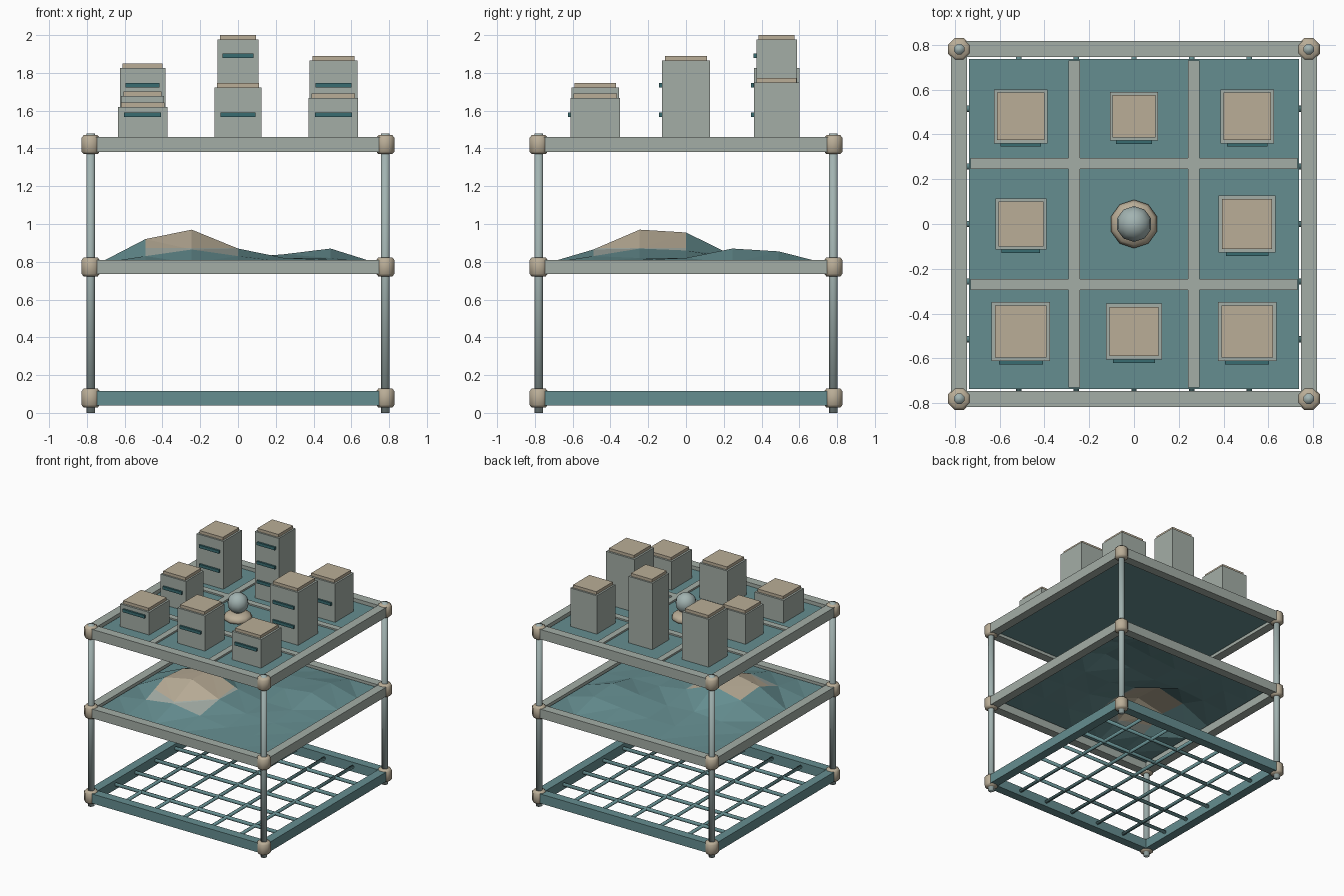
import bpy, bmesh, math
from mathutils import Vector

cube = bpy.data.objects.get("Cube")
if cube:
    bpy.data.objects.remove(cube, do_unlink=True)


def material(name, r, g, b):
    m = bpy.data.materials.new(name)
    m.use_nodes = True
    m.diffuse_color = (r, g, b, 1)
    m.node_tree.nodes["Principled BSDF"].inputs["Base Color"].default_value = (r, g, b, 1)
    return m


TEAL = material("muted teal", .13, .27, .28)
DARK = material("deep teal", .04, .15, .165)
GREY = material("sage grey", .37, .42, .38)
PALE = material("pale blue grey", .36, .45, .44)
TAN = material("warm sand", .49, .42, .31)


def finish(name, bm, mats, smooth=False):
    me = bpy.data.meshes.new(name)
    bmesh.ops.recalc_face_normals(bm, faces=bm.faces)
    bm.to_mesh(me)
    bm.free()
    for m in mats:
        me.materials.append(m)
    for p in me.polygons:
        p.use_smooth = smooth
    ob = bpy.data.objects.new(name, me)
    bpy.context.collection.objects.link(ob)
    return ob


def box(name, x, y, z0, z1, hx, hy, mat):
    """Box from its centre, half sizes and height range."""
    bm = bmesh.new()
    bmesh.ops.create_cube(bm, size=1)
    for v in bm.verts:
        v.co = (x + v.co.x * 2 * hx, y + v.co.y * 2 * hy, z0 + (v.co.z + .5) * (z1 - z0))
    return finish(name, bm, [mat])


def lathe(name, x, y, z, profile, sides, mat):
    """Closed solid of revolution from (radius, height) pairs."""
    bm = bmesh.new()
    rings = []
    for r, h in profile:
        angles = [2 * math.pi * (i + .5) / sides for i in range(sides)]
        rings.append([bm.verts.new((x + r * math.cos(a), y + r * math.sin(a), z + h)) for a in angles])
    for a, b in zip(rings, rings[1:]):
        for i in range(sides):
            j = (i + 1) % sides
            bm.faces.new((a[i], a[j], b[j], b[i]))
    bm.faces.new(rings[0])
    bm.faces.new(rings[-1])
    return finish(name, bm, [mat], True)


# Square frames of the three levels
POST = .78
LEVELS = (("lower", .04, .117, TEAL), ("middle", .735, .81, GREY), ("upper", 1.38, 1.46, GREY))
for level, z0, z1, mat in LEVELS:
    for s, side in ((-1, "near"), (1, "far")):
        box(f"{level}_{side}_beam_x", 0, s * POST, z0, z1, POST, .036, mat)
        box(f"{level}_{side}_beam_y", s * POST, 0, z0, z1, .036, POST, mat)

# Corner posts and joint collars
COLLAR = ((.04, -.05), (.053, -.036), (.053, .036), (.04, .05))
for sx in (-1, 1):
    for sy in (-1, 1):
        lathe("corner_post", sx * POST, sy * POST, 0, ((.025, 0), (.025, 1.48)), 8, PALE)
        for level, z0, z1, mat in LEVELS:
            lathe(f"{level}_joint", sx * POST, sy * POST, (z0 + z1) / 2, COLLAR, 8, TAN)

# Open lattice of rods in the lower frame
for i in range(-2, 3):
    for axis in (0, 1):
        rod = lathe("lattice_rod", 0, 0, 0, ((.014, -.76), (.014, .76)), 6, TEAL)
        rod.rotation_euler = (0, math.pi / 2, 0) if axis else (math.pi / 2, 0, 0)
        rod.location = (0, i * .257, .08) if axis else (i * .257, 0, .08)

# Terrain sheet in the middle frame: interior heights, low rim
HEIGHTS = ((.83, .865, .83, .80, .80),
           (.92, .97, .87, .82, .81),
           (.90, .955, .86, .82, .82),
           (.82, .835, .82, .84, .87),
           (.80, .81, .81, .83, .855))
STEP = .245
bm = bmesh.new()
grid = []
for j in range(7):
    row = []
    for i in range(7):
        inside = 0 < i < 6 and 0 < j < 6
        z = HEIGHTS[j - 1][i - 1] if inside else .793
        row.append(bm.verts.new(((i - 3) * STEP, (j - 3) * STEP, z)))
    grid.append(row)
for j in range(6):
    for i in range(6):
        bm.faces.new((grid[j][i], grid[j][i + 1], grid[j + 1][i + 1], grid[j + 1][i]))
bmesh.ops.triangulate(bm, faces=bm.faces)


# Sandy summit with a pale fringe
def on_hill(f):
    c = f.calc_center_median()
    return -2 * STEP < c.x < 0 and -2 * STEP < c.y < 0


hill = [f for f in bm.faces if on_hill(f)]
geom = hill + list({e for f in hill for e in f.edges}) + list({v for f in hill for v in f.verts})
bmesh.ops.bisect_plane(bm, geom=geom, plane_co=Vector((0, 0, .872)), plane_no=Vector((0, 0, 1)))
for f in bm.faces:
    if on_hill(f):
        f.material_index = 2 if f.calc_center_median().z > .872 else 1
finish("terrain", bm, [TEAL, GREY, TAN])

# Upper deck with crossing streets
box("upper_deck", 0, 0, 1.40, 1.435, .737, .737, TEAL)
for s in (-1, 1):
    box("street_y", s * .267, 0, 1.43, 1.449, .025, .73, GREY)
    box("street_x", 0, s * .27, 1.43, 1.447, .73, .025, GREY)

# Central monument
lathe("monument_base", 0, 0, 1.435, ((.1, 0), (.108, .015), (.095, .04), (.05, .055)), 10, TAN)
lathe("monument_stem", 0, 0, 1.47, ((.025, 0), (.025, .05)), 8, TAN)
bm = bmesh.new()
bmesh.ops.create_uvsphere(bm, u_segments=10, v_segments=8, radius=.08)
ball = finish("monument_ball", bm, [PALE], True)
ball.location = (0, 0, 1.565)

# Tower blocks: x, y, half width, wall top
BLOCKS = ((-.505, -.48, .131, 1.62), (0, -.48, .125, 1.722), (.505, -.48, .131, 1.667),
          (-.505, 0, .114, 1.677), (.505, 0, .127, 1.865),
          (-.505, .48, .12, 1.825), (0, .48, .108, 1.977), (.505, .48, .12, 1.748))
for x, y, h, top in BLOCKS:
    box("tower_block", x, y, 1.433, top, h, h, GREY)
    box("tower_roof", x, y, top, top + .024, h * .88, h * .88, TAN)
    z = 1.578
    while z < top - .03:
        box("window_strip", x, y - h - .006, z - .012, z + .012, h * .75, .009, DARK)
        z += .156
